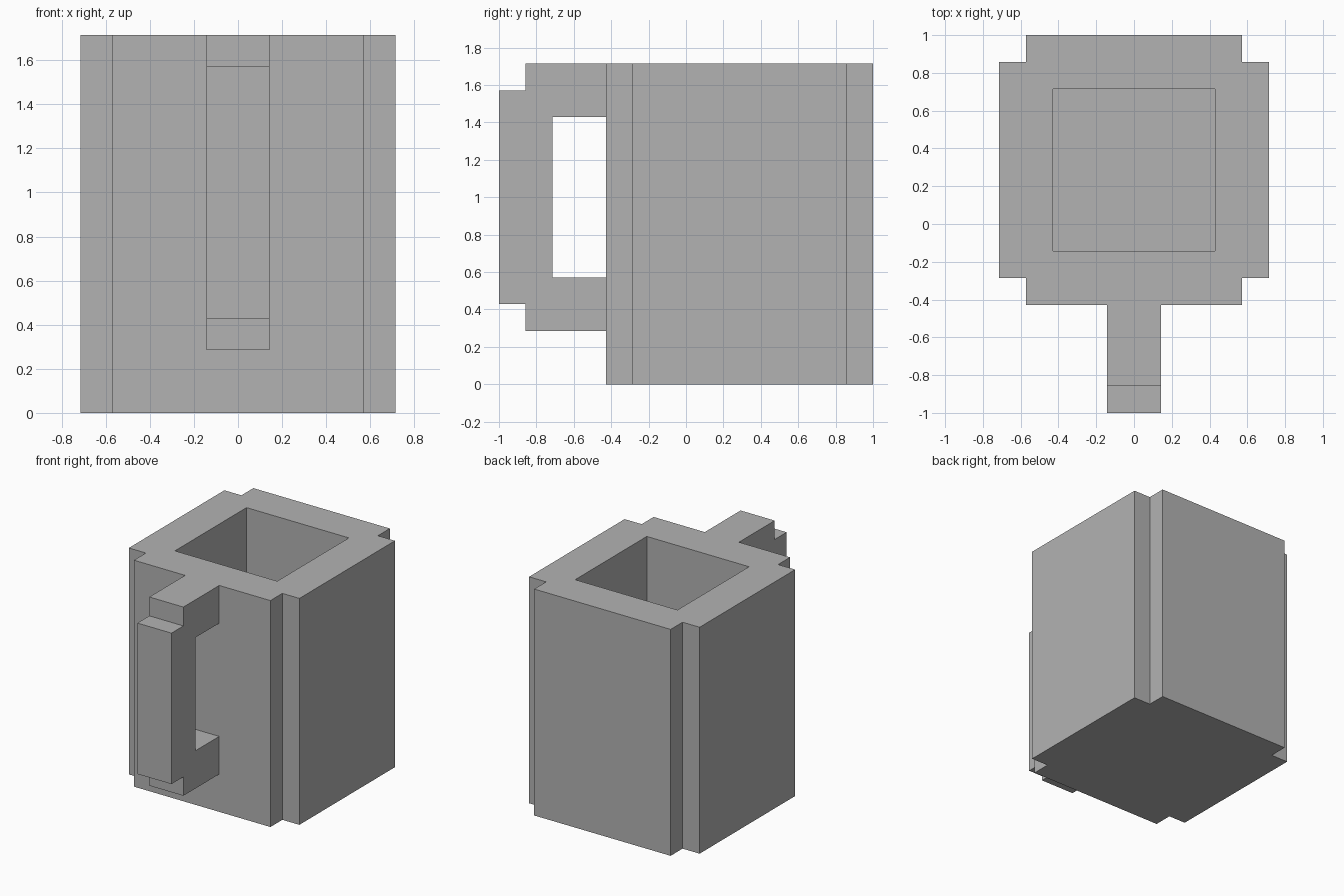
import bpy
import bmesh
from mathutils import Vector

U = 1 / 7  # one block of the stepped design

if "Cube" in bpy.data.objects:
    bpy.data.objects.remove(bpy.data.objects["Cube"], do_unlink=True)

grey = bpy.data.materials.new("plain_grey")
grey.use_nodes = True
colour = (0.45, 0.45, 0.45, 1)
grey.diffuse_color = colour
grey.node_tree.nodes["Principled BSDF"].inputs["Base Color"].default_value = colour


def extrude_profile(name, points, direction):
    """Make a solid by extruding a closed profile, all in block units."""
    bm = bmesh.new()
    face = bm.faces.new([bm.verts.new(Vector(p) * U) for p in points])
    result = bmesh.ops.extrude_face_region(bm, geom=[face], use_keep_orig=True)
    moved = [g for g in result["geom"] if isinstance(g, bmesh.types.BMVert)]
    bmesh.ops.translate(bm, verts=moved, vec=Vector(direction) * U)
    bmesh.ops.recalc_face_normals(bm, faces=bm.faces)
    mesh = bpy.data.meshes.new(name)
    bm.to_mesh(mesh)
    bm.free()
    mesh.materials.append(grey)
    obj = bpy.data.objects.new(name, mesh)
    bpy.context.collection.objects.link(obj)
    return obj


# Mug body: a square with one block notched out of every corner
centre_y = 2
quarter = [(5, 4), (4, 4), (4, 5)]
outline = []
for turn in range(4):
    outline += [(x, y + centre_y, 0) for x, y in quarter]
    quarter = [(-y, x) for x, y in quarter]
body = extrude_profile("mug_body", outline, (0, 0, 12))

# Square hollow, open at the top, leaving a floor as thick as the walls
square = [(x, y + centre_y, 2) for x, y in ((-3, -3), (3, -3), (3, 3), (-3, 3))]
cutter = extrude_profile("hollow_cutter", square, (0, 0, 11))
cutter.hide_render = True
cut = body.modifiers.new("hollow", "BOOLEAN")
cut.operation = "DIFFERENCE"
cut.solver = "EXACT"
cut.object = cutter
bpy.context.view_layer.objects.active = body
bpy.ops.object.modifier_apply(modifier=cut.name)
bpy.data.objects.remove(cutter, do_unlink=True)

# Handle: stepped C shape, mirrored about its own mid height
middle = 7
upper = [(-3, 3), (-5, 3)]
outer = [(-7, 4), (-6, 4), (-6, 5), (-3, 5)]
inner_loop = upper + [(y, -h) for y, h in reversed(upper)]
outer_loop = [(y, -h) for y, h in reversed(outer)] + outer
profile = [(-1, y, h + middle) for y, h in inner_loop + outer_loop]
extrude_profile("handle", profile, (2, 0, 0))
